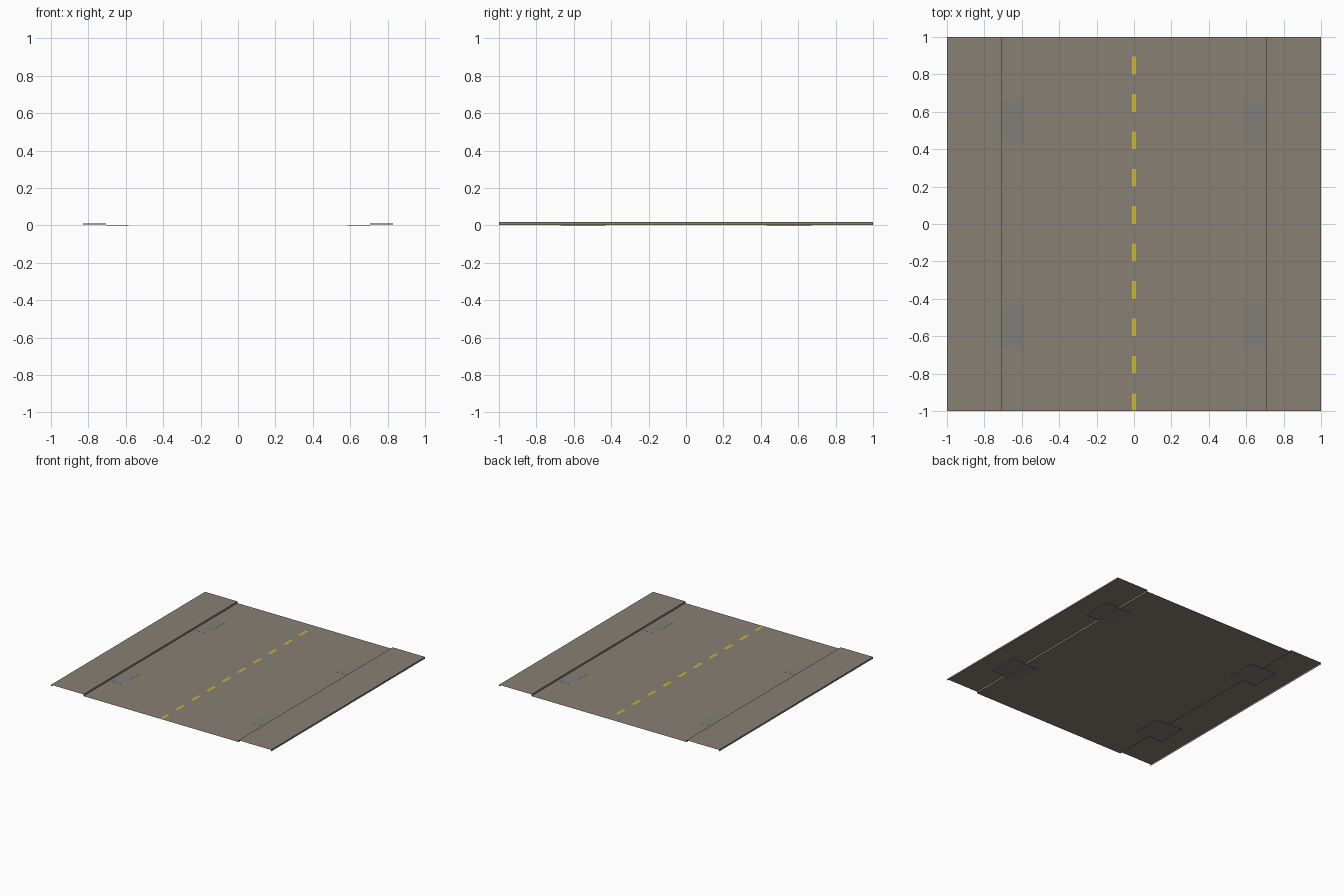
import bpy, bmesh

if "Cube" in bpy.data.objects:
    bpy.data.objects.remove(bpy.data.objects["Cube"])

ROAD_Z, WALK_Z, CURB = 0.003, 0.017, 0.705


def material(name, rgb):
    m = bpy.data.materials.new(name)
    m.diffuse_color = (*rgb, 1.0)
    m.use_nodes = True
    m.node_tree.nodes["Principled BSDF"].inputs["Base Color"].default_value = m.diffuse_color
    return m


GREY = material("warm_grey", (0.25, 0.215, 0.175))
DRAIN = material("drain_grey", (0.22, 0.21, 0.185))
YELLOW = material("line_yellow", (0.66, 0.5, 0.025))


def finish(name, bm, mat):
    me = bpy.data.meshes.new(name)
    bm.to_mesh(me)
    bm.free()
    me.materials.append(mat)
    ob = bpy.data.objects.new(name, me)
    bpy.context.collection.objects.link(ob)
    return ob


def sheet(bm, x0, x1, y0, y1, z):
    """Flat rectangle facing up."""
    bm.faces.new([bm.verts.new((x, y, z)) for x, y in
                  ((x0, y0), (x1, y0), (x1, y1), (x0, y1))])


def box(bm, x0, x1, y0, y1, z0, z1):
    vs = bmesh.ops.create_cube(bm, size=1)["verts"]
    for v in vs:
        v.co = (x1 if v.co.x > 0 else x0, y1 if v.co.y > 0 else y0,
                z1 if v.co.z > 0 else z0)


# Road surface
bm = bmesh.new()
sheet(bm, -CURB, CURB, -1, 1, ROAD_Z)
finish("road", bm, GREY)

# Pavements: open-ended profile of curb face, top and outer face
for side, label in ((-1, "left"), (1, "right")):
    bm = bmesh.new()
    profile = [(CURB, ROAD_Z), (CURB, WALK_Z), (1, WALK_Z), (1, ROAD_Z)]
    front = [bm.verts.new((side * x, -1, z)) for x, z in profile]
    back = [bm.verts.new((side * x, 1, z)) for x, z in profile]
    for i in range(3):
        q = [front[i], front[i + 1], back[i + 1], back[i]]
        bm.faces.new(q if side > 0 else q[::-1])
    finish("pavement_" + label, bm, GREY)

# Drains: thin plate in the gutter and its box beneath the pavement
for sx in (-1, 1):
    for sy in (-0.55, 0.55):
        bm = bmesh.new()
        for a, b, z0, z1 in ((0.585, CURB, 0.0, ROAD_Z + 0.0004),
                             (CURB, 0.83, 0.005, 0.011)):
            x0, x1 = sorted((sx * a, sx * b))
            box(bm, x0, x1, sy - 0.12, sy + 0.12, z0, z1)
        finish("storm_drain", bm, DRAIN)

# Broken double centre line
bm = bmesh.new()
for i in range(10):
    y = -1 + 0.2 * i
    for x0, x1 in ((-0.011, -0.001), (0.001, 0.011)):
        sheet(bm, x0, x1, y, y + 0.095, ROAD_Z + 0.0006)
finish("centre_line", bm, YELLOW)
